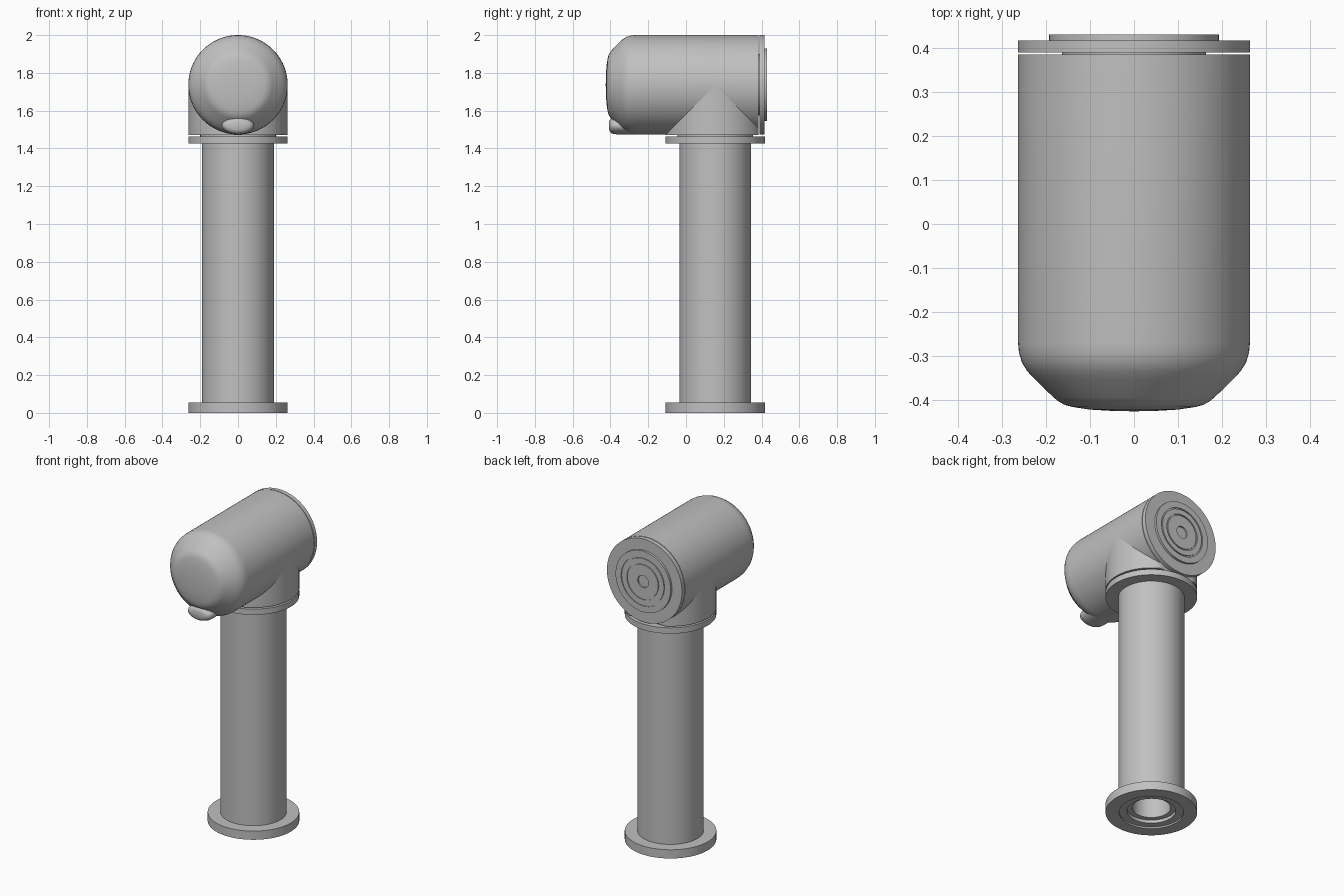
import bpy, bmesh, math

if "Cube" in bpy.data.objects:
    bpy.data.objects.remove(bpy.data.objects["Cube"], do_unlink=True)

SEG = 96
R = 0.263          # shared radius of head, sleeve and flanges
COL_Y = 0.155      # column axis
HEAD_Z = 1.737     # head axis

grey = bpy.data.materials.new("plain grey")
grey.use_nodes = True
grey.diffuse_color = (0.53, 0.53, 0.53, 1)
grey.node_tree.nodes["Principled BSDF"].inputs["Base Color"].default_value = (0.53, 0.53, 0.53, 1)


def lathe(name, profile, along, closed=False, squash=1.0, centre_z=HEAD_Z, max_y=None):
    """Spin (radius, height) points round a vertical ("z") or front-back ("y") axis."""
    bm = bmesh.new()
    rings = []
    for r, h in profile:
        ring = []
        for i in range(SEG):
            a = 2 * math.pi * i / SEG
            c, s = r * math.cos(a), r * math.sin(a)
            if along == "z":
                co = [c, COL_Y + s, h]
            else:
                co = [c, h, centre_z + s * squash]
            if max_y is not None:
                co[1] = min(co[1], max_y)
            ring.append(bm.verts.new(co))
        rings.append(ring)
    pairs = list(zip(rings, rings[1:]))
    if closed:
        pairs.append((rings[-1], rings[0]))
    for low, high in pairs:
        for i in range(SEG):
            j = (i + 1) % SEG
            bm.faces.new((low[i], low[j], high[j], high[i]))
    bmesh.ops.remove_doubles(bm, verts=bm.verts, dist=1e-5)
    bmesh.ops.recalc_face_normals(bm, faces=bm.faces)
    mesh = bpy.data.meshes.new(name)
    bm.to_mesh(mesh)
    bm.free()
    mesh.materials.append(grey)
    mesh.shade_smooth()
    mesh.set_sharp_from_angle(angle=math.radians(35))
    obj = bpy.data.objects.new(name, mesh)
    bpy.context.collection.objects.link(obj)
    return obj


def disc(name, r, h0, h1, along, **options):
    return lathe(name, [(0, h0), (r, h0), (r, h1), (0, h1)], along, **options)


# Base flange with a stepped recess underneath
lathe("base_flange", [(R, 0), (R, 0.055), (0.11, 0.055), (0.11, 0.03), (0.14, 0.03),
                      (0.14, 0.01), (0.185, 0.01), (0.185, 0)], "z", closed=True)

# Hollow column
lathe("column", [(0.11, 0.04), (0.19, 0.04), (0.19, 1.43), (0.11, 1.43)], "z", closed=True)

# Collar, narrow gap and sleeve that runs up into the head
disc("collar", R, 1.425, 1.462, "z")
disc("collar_hub", 0.2, 1.455, 1.48, "z")
disc("sleeve", R, 1.471, HEAD_Z, "z", max_y=0.385)

# Head: cylinder with a rounded, chamfered nose
lathe("head", [(0, 0.385), (R, 0.385), (R, -0.27), (0.261, -0.292), (0.254, -0.315),
               (0.242, -0.334), (0.225, -0.352), (0.183, -0.393), (0.172, -0.402),
               (0.158, -0.41), (0.14, -0.415), (0.1, -0.421), (0.05, -0.424),
               (0, -0.425)], "y")

# Small rounded bump below the nose
lathe("nose_bump", [(0, -0.2), (0.086, -0.2), (0.086, -0.365), (0.083, -0.38),
                    (0.074, -0.395), (0.06, -0.403), (0.04, -0.407), (0, -0.408)],
      "y", squash=0.53, centre_z=1.52)

# Rear flange with its hub and grooved end cap
disc("rear_hub", 0.163, 0.38, 0.392, "y")
disc("rear_flange", R, 0.389, 0.416, "y")
cap = [(0, 0.41), (0.193, 0.41), (0.193, 0.43)]
for groove in (0.15, 0.11):
    cap += [(groove + 0.004, 0.43), (groove + 0.004, 0.424),
            (groove - 0.004, 0.424), (groove - 0.004, 0.43)]
cap += [(0.038, 0.43), (0.038, 0.42), (0, 0.42)]
lathe("rear_cap", cap, "y")
